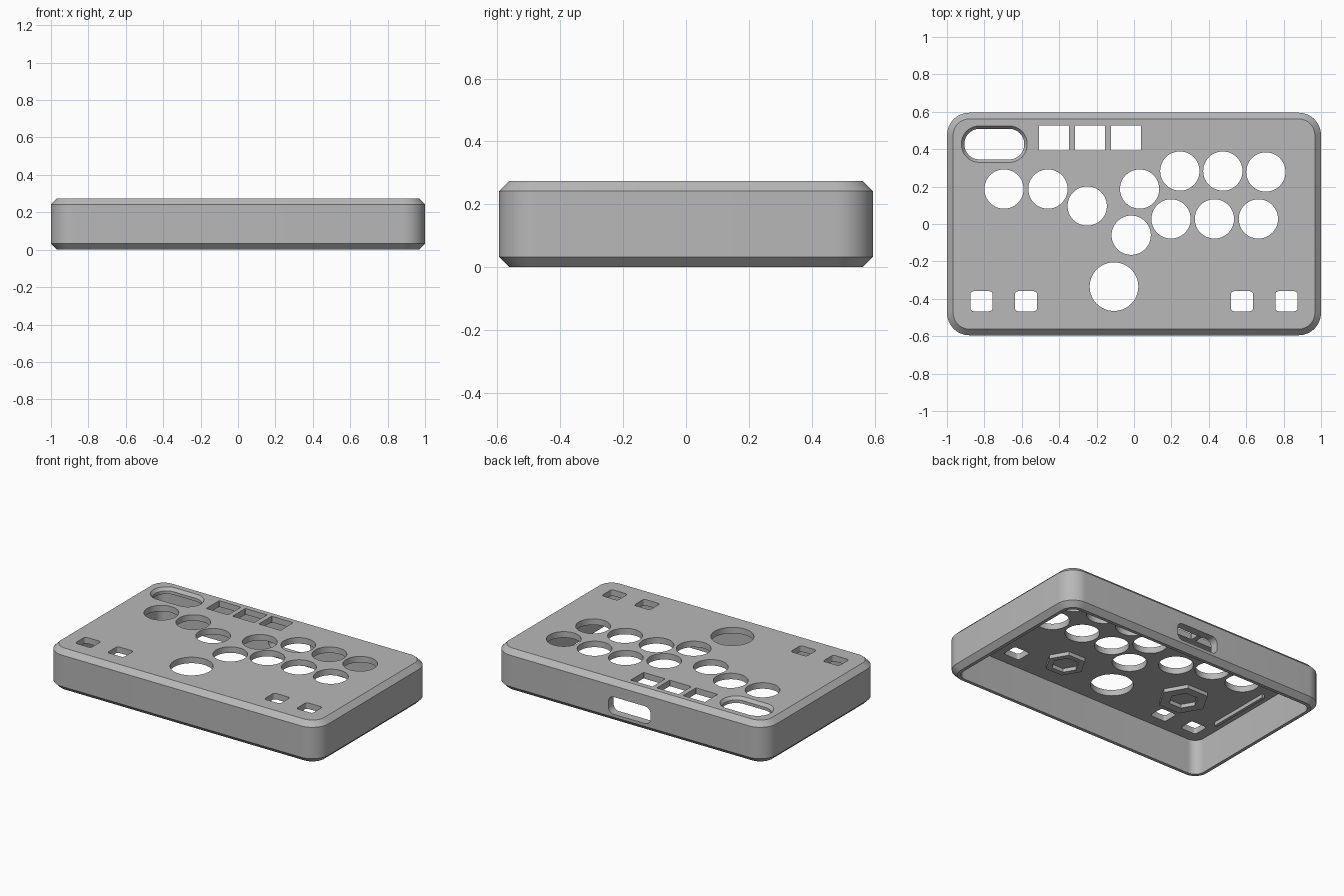
import bpy, bmesh, math

cube = bpy.data.objects.get("Cube")
if cube:
    bpy.data.objects.remove(cube, do_unlink=True)

grey = bpy.data.materials.new("warm_grey_plastic")
grey.use_nodes = True
colour = (0.48, 0.48, 0.48, 1)
grey.diffuse_color = colour
grey.node_tree.nodes["Principled BSDF"].inputs["Base Color"].default_value = colour


def rounded(cx, cy, w, h, r, seg=12):
    """Outline of a rounded rectangle."""
    pts = []
    for i, (sx, sy) in enumerate([(1, 1), (-1, 1), (-1, -1), (1, -1)]):
        for k in range(seg + 1):
            a = math.pi / 2 * (i + k / seg)
            pts.append((cx + sx * (w / 2 - r) + r * math.cos(a),
                        cy + sy * (h / 2 - r) + r * math.sin(a)))
    return pts


def polygon(cx, cy, r, n):
    return [(cx + r * math.cos(2 * math.pi * i / n),
             cy + r * math.sin(2 * math.pi * i / n)) for i in range(n)]


def loft(bm, layers):
    """Closed solid through outlines stacked in z."""
    rings = [[bm.verts.new((x, y, z)) for x, y in pts] for pts, z in layers]
    n = len(rings[0])
    for a, b in zip(rings, rings[1:]):
        for i in range(n):
            j = (i + 1) % n
            bm.faces.new((a[i], a[j], b[j], b[i]))
    bm.faces.new(rings[0][::-1])
    bm.faces.new(rings[-1])


def finish(name, bm):
    bmesh.ops.remove_doubles(bm, verts=bm.verts, dist=1e-5)
    bmesh.ops.recalc_face_normals(bm, faces=bm.faces)
    mesh = bpy.data.meshes.new(name)
    bm.to_mesh(mesh)
    bm.free()
    ob = bpy.data.objects.new(name, mesh)
    bpy.context.collection.objects.link(ob)
    mesh.materials.append(grey)
    return ob


def activate(ob):
    bpy.ops.object.select_all(action='DESELECT')
    ob.select_set(True)
    bpy.context.view_layer.objects.active = ob


def cut(ob, cutter):
    activate(ob)
    mod = ob.modifiers.new("cut", 'BOOLEAN')
    mod.operation, mod.solver, mod.object = 'DIFFERENCE', 'EXACT', cutter
    bpy.ops.object.modifier_apply(modifier=mod.name)
    bpy.data.objects.remove(cutter, do_unlink=True)


W, D, H, C, R = 2.0, 1.19, 0.275, 0.033, 0.12
WALL, TOP = 0.055, 0.04
ROOF = H - TOP


def inset(d):
    return rounded(0, 0, W - 2 * d, D - 2 * d, R - d)


# Chamfered case
bm = bmesh.new()
loft(bm, [(inset(C), 0), (inset(0), C), (inset(0), H - C), (inset(C), H)])
case = finish("case", bm)

# Hollow underside
bm = bmesh.new()
loft(bm, [(inset(WALL), -0.1), (inset(WALL), ROOF)])
cut(case, finish("cavity_cutter", bm))

# Openings through the top
bm = bmesh.new()
LOW, HIGH = ROOF - 0.05, H + 0.05


def through(pts):
    loft(bm, [(pts, LOW), (pts, HIGH)])


buttons = [(-0.695, 0.187), (-0.46, 0.187), (-0.25, 0.096), (0.03, 0.187),
           (0.245, 0.283), (0.475, 0.283), (0.705, 0.278), (0.198, 0.027),
           (0.43, 0.027), (0.665, 0.027), (-0.015, -0.06)]
for x, y in buttons:
    through(polygon(x, y, 0.105, 48))
through(polygon(-0.107, -0.335, 0.13, 64))
for i in range(3):
    through(rounded(-0.428 + 0.193 * i, 0.46, 0.16, 0.135, 0.002, 1))
for x in (-0.815, -0.577, 0.577, 0.815):
    through(rounded(x, -0.413, 0.118, 0.107, 0.016, 4))


# Long slot with a sloped rim
def slot(grow):
    return rounded(-0.747, 0.427, 0.32 + 2 * grow, 0.163 + 2 * grow, 0.08 + grow)


loft(bm, [(slot(0), LOW), (slot(0), H - 0.02), (slot(0.016), H), (slot(0.016), HIGH)])
cut(case, finish("opening_cutter", bm))

# Cable port through the back wall
bm = bmesh.new()
port = rounded(0, 0, 0.31, 0.115, 0.04, 6)
loft(bm, [(port, -0.06), (port, 0.06)])
for v in bm.verts:
    x, y, z = v.co
    v.co = (x, D / 2 - 0.03 + z, 0.11 + y)
cut(case, finish("port_cutter", bm))

activate(case)
bpy.ops.object.shade_smooth_by_angle(angle=math.radians(30))

# Hexagonal sockets under the top
for name, x, y, outer, inner in [("left_hex_socket", 0.288, -0.30, 0.125, 0.085),
                                 ("right_hex_socket", -0.532, -0.17, 0.155, 0.09)]:
    bm = bmesh.new()
    loft(bm, [(polygon(x, y, outer, 6), ROOF - 0.025), (polygon(x, y, outer, 6), ROOF + 0.01)])
    socket = finish(name, bm)
    bm = bmesh.new()
    loft(bm, [(polygon(x, y, inner, 6), ROOF - 0.1), (polygon(x, y, inner, 6), ROOF)])
    cut(socket, finish("socket_cutter", bm))

# Low rib beside the right wall
bm = bmesh.new()
rib = rounded(-0.88, -0.06, 0.02, 0.45, 0.002, 1)
loft(bm, [(rib, ROOF - 0.025), (rib, ROOF + 0.01)])
finish("right_rib", bm)
